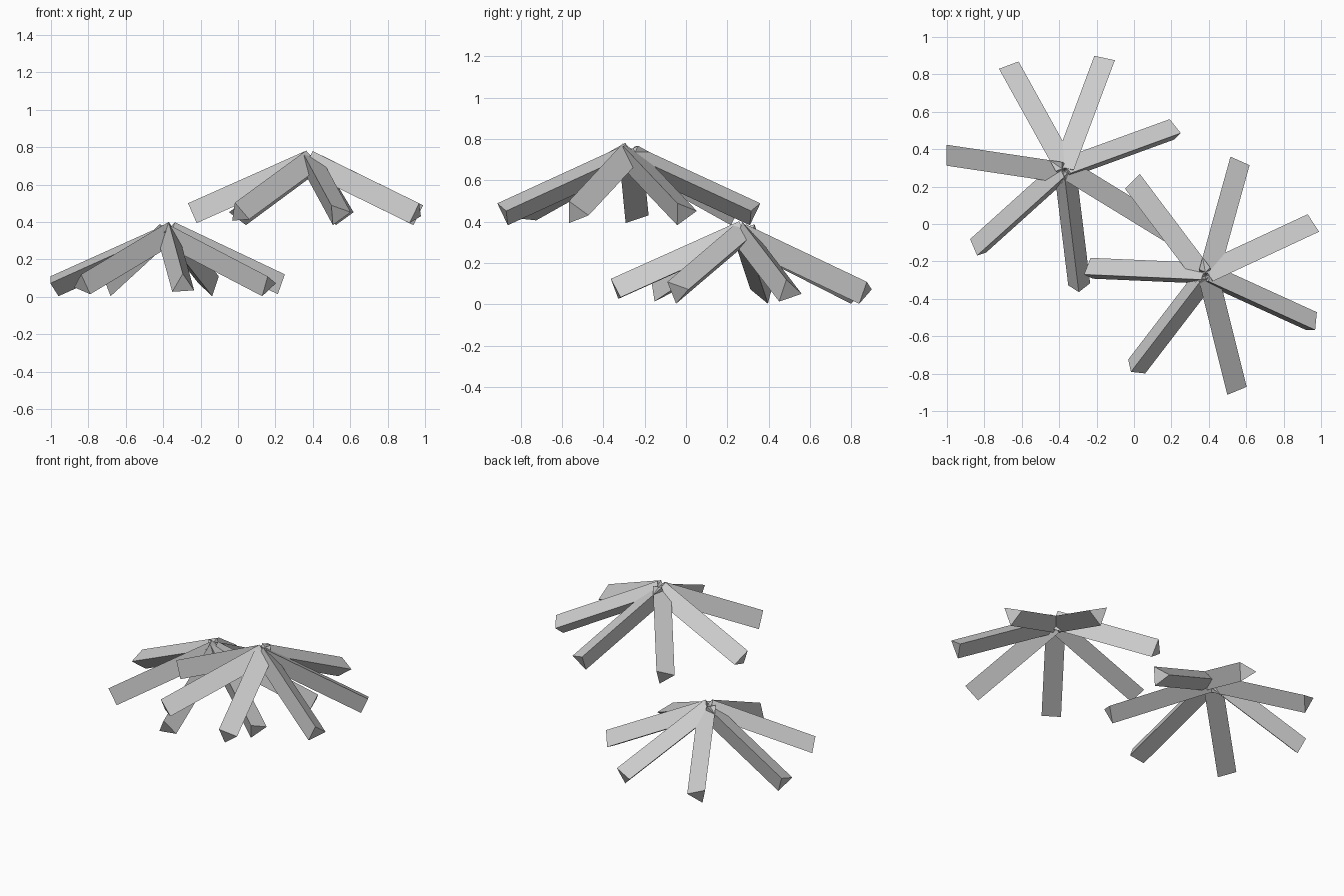
import bpy
import bmesh
from math import cos, sin, radians
from mathutils import Vector

cube = bpy.data.objects.get("Cube")
if cube:
    bpy.data.objects.remove(cube)

grey = bpy.data.materials.new("plain_grey")
grey.use_nodes = True
colour = (0.6, 0.6, 0.6, 1)
grey.diffuse_color = colour
grey.node_tree.nodes["Principled BSDF"].inputs["Base Color"].default_value = colour

RADIUS = 0.068
LENGTH = 0.685
DROOP = radians(24)

# heading and roll of each blade, in degrees
BLADES = [(119, -20), (69.5, 20), (20, 40), (-31.5, 20),
          (-83, 56), (-138, -40), (171.5, 20)]


def add_blade(name, hub, heading, roll):
    """Three-sided prism that leaves the hub and slopes down."""
    out = Vector((cos(heading), sin(heading), 0))
    left = Vector((-sin(heading), cos(heading), 0))
    axis = out * cos(DROOP) - Vector((0, 0, sin(DROOP)))
    up = axis.cross(left)
    bm = bmesh.new()
    rings = []
    for distance in (0, LENGTH):
        ring = []
        for corner in (60, 180, 300):
            a = roll + radians(corner)
            offset = (up * cos(a) + left * sin(a)) * RADIUS
            ring.append(bm.verts.new(hub + axis * distance + offset))
        rings.append(ring)
    inner, outer = rings
    bm.faces.new(inner)
    bm.faces.new(outer)
    for i in range(3):
        j = (i + 1) % 3
        bm.faces.new((inner[i], inner[j], outer[j], outer[i]))
    bmesh.ops.recalc_face_normals(bm, faces=bm.faces)
    mesh = bpy.data.meshes.new(name)
    bm.to_mesh(mesh)
    bm.free()
    mesh.materials.append(grey)
    bpy.context.collection.objects.link(bpy.data.objects.new(name, mesh))


def add_cluster(name, hub, turn):
    """Ring of seven drooping blades."""
    for number, (heading, roll) in enumerate(BLADES, 1):
        add_blade(f"{name}_blade_{number}", Vector(hub),
                  radians(heading + turn), radians(roll))


add_cluster("lower_cluster", (-0.37, 0.285, 0.34), 0)
add_cluster("upper_cluster", (0.385, -0.275, 0.72), -44.5)
